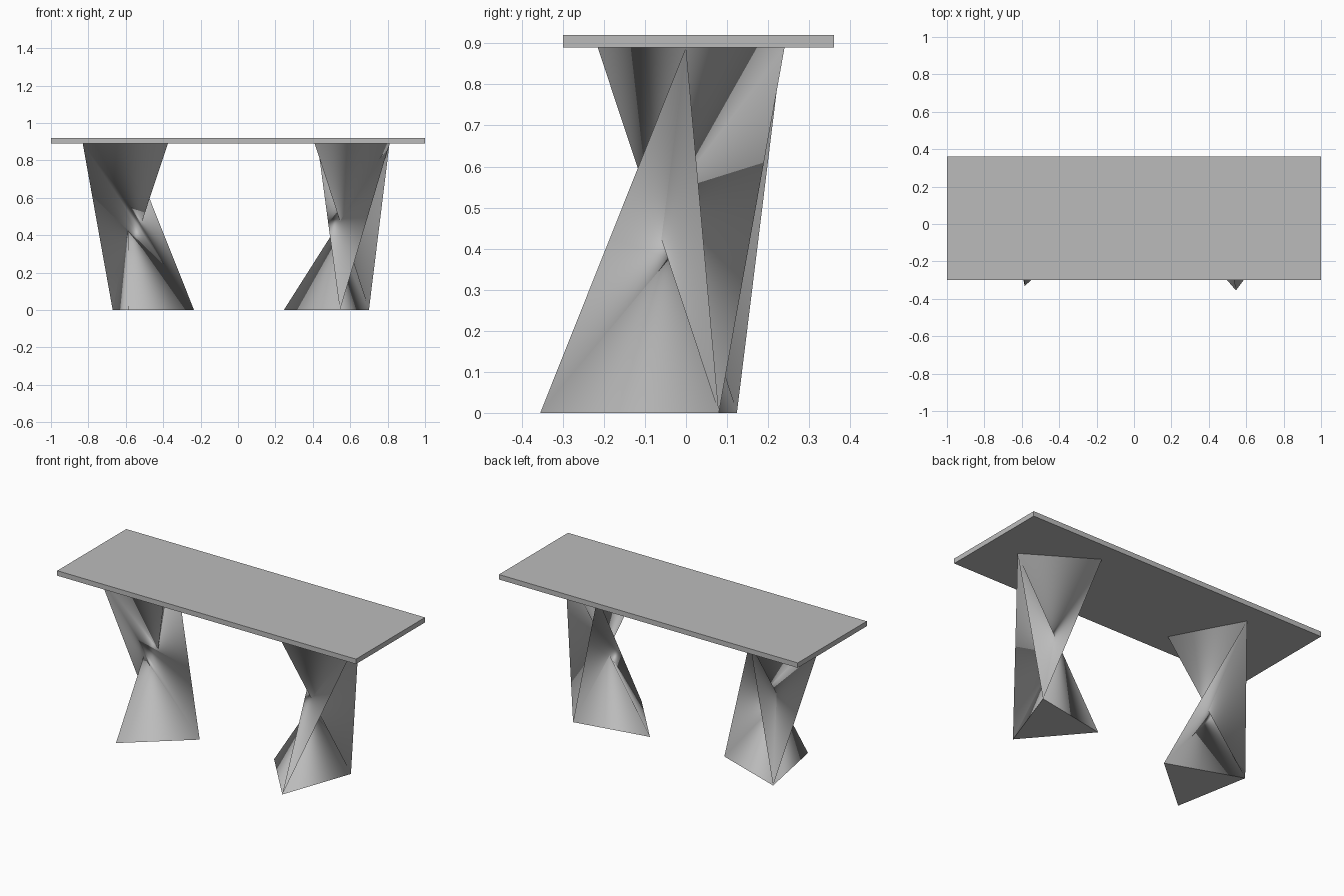
import bpy, bmesh
from math import radians
from mathutils import Matrix, Vector

cube = bpy.data.objects.get("Cube")
if cube:
    bpy.data.objects.remove(cube, do_unlink=True)

grey = bpy.data.materials.new("plain grey")
grey.use_nodes = True
colour = (0.5, 0.5, 0.5, 1)
grey.diffuse_color = colour
grey.node_tree.nodes["Principled BSDF"].inputs["Base Color"].default_value = colour

HEIGHT = 0.89      # underside of the table top


def add_object(name, bm):
    mesh = bpy.data.meshes.new(name)
    bm.to_mesh(mesh)
    bm.free()
    mesh.materials.append(grey)
    obj = bpy.data.objects.new(name, mesh)
    bpy.context.collection.objects.link(obj)
    return obj


def twisted_leg(name, matrix):
    """Triangular prism twisted so far that its sides cross each other."""
    base = [(0.70, 0.08), (0.245, -0.005), (0.545, -0.355)]
    top = [(0.41, -0.215), (0.81, 0.0), (0.425, 0.24)]
    bm = bmesh.new()
    b = [bm.verts.new((x, y, 0)) for x, y in base]
    t = [bm.verts.new((x, y, HEIGHT)) for x, y in top]
    sides = [(b[0], b[1], t[1]), (b[0], t[1], t[0]),
             (b[1], b[2], t[1]), (b[2], t[2], t[1]),
             (b[2], b[0], t[2]), (b[0], t[0], t[2])]
    for side in sides:
        bm.faces.new(side).smooth = True
    # flat caps with sharp rims
    for cap in (b[::-1], t):
        for edge in bm.faces.new(cap).edges:
            edge.smooth = False
    bmesh.ops.transform(bm, matrix=matrix, verts=bm.verts)
    return add_object(name, bm)


# Legs: the second is the first given a quarter turn
twisted_leg("left_leg", Matrix.Identity(4))
twisted_leg("right_leg", Matrix.Translation((-0.59, -0.576, 0))
            @ Matrix.Rotation(radians(90), 4, 'Z'))

# Table top slab
bm = bmesh.new()
bmesh.ops.create_cube(bm, size=1)
bmesh.ops.scale(bm, vec=Vector((2.0, 0.66, 0.03)), verts=bm.verts)
bmesh.ops.translate(bm, vec=Vector((0, 0.03, HEIGHT + 0.015)), verts=bm.verts)
add_object("table_top", bm)
